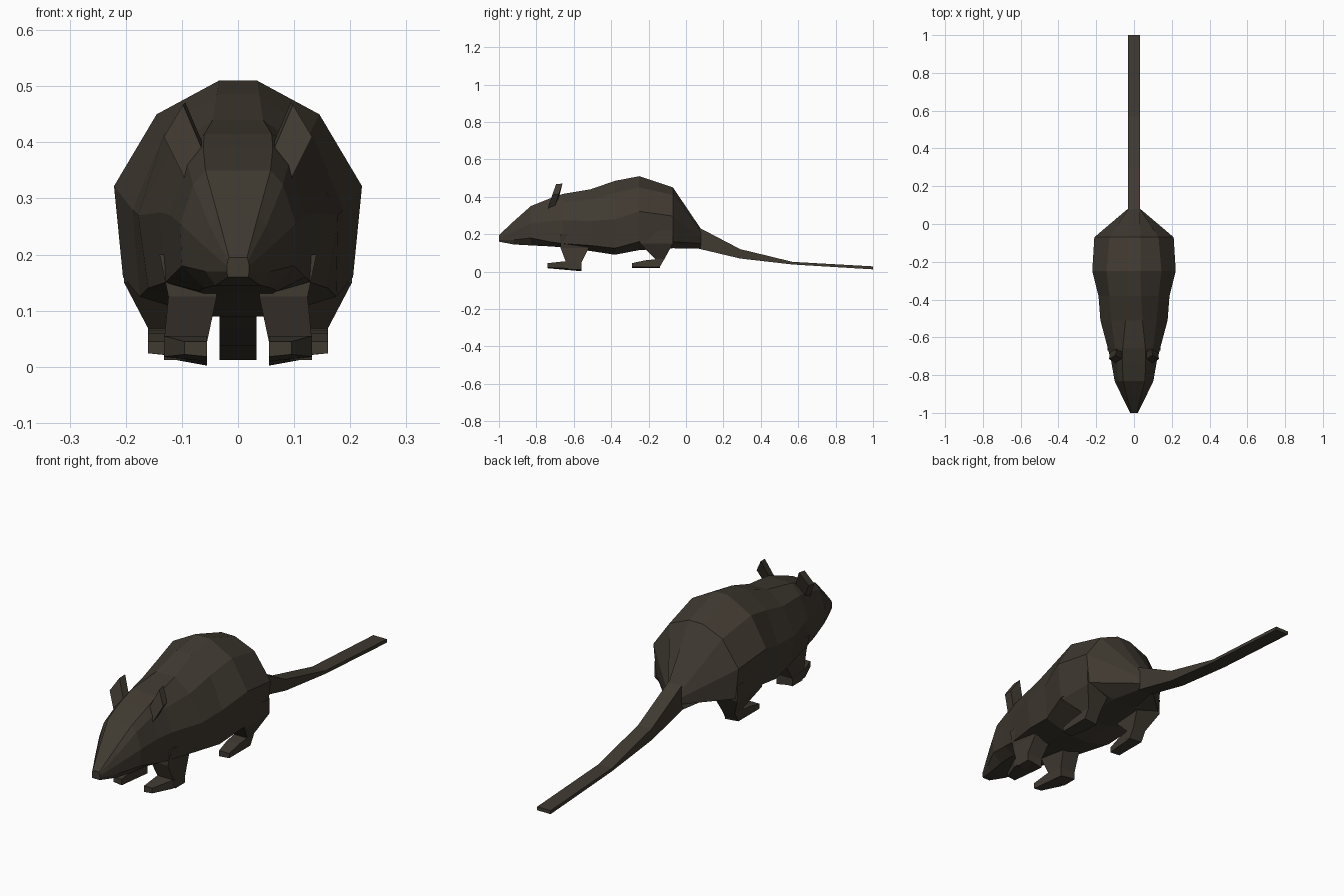
import bpy, bmesh

fur = bpy.data.materials.new("dark brown fur")
fur.diffuse_color = (0.050, 0.041, 0.030, 1)


def loft(name, rings, mirror=False):
    """Skin a list of equal-length point rings, cap both ends, flat shaded."""
    bm = bmesh.new()
    vs = [[bm.verts.new(p) for p in r] for r in rings]
    n = len(rings[0])
    for a, b in zip(vs, vs[1:]):
        for i in range(n):
            j = (i + 1) % n
            bm.faces.new((a[i], a[j], b[j], b[i]))
    bm.faces.new(vs[0])
    bm.faces.new(vs[-1])
    bmesh.ops.recalc_face_normals(bm, faces=bm.faces)
    me = bpy.data.meshes.new(name)
    bm.to_mesh(me)
    bm.free()
    me.materials.append(fur)
    ob = bpy.data.objects.new(name, me)
    bpy.context.collection.objects.link(ob)
    if mirror:
        ob.modifiers.new("mirror", 'MIRROR').use_mirror_merge = False
    return ob


def body_ring(y, half):
    """Ten-sided section from five right-hand (x, z) points."""
    return [(x, y, z) for x, z in half] + [(-x, y, z) for x, z in reversed(half)]


# body: nose to rump, points run top edge, shoulder, widest, lower side, belly
sections = [
    (-1.00, [(.016, .195), (.018, .19), (.02, .18), (.02, .17), (.018, .16)]),
    (-0.92, [(.036, .27), (.05, .25), (.06, .215), (.058, .17), (.04, .145)]),
    (-0.83, [(.058, .35), (.08, .325), (.103, .255), (.10, .18), (.06, .14)]),
    (-0.73, [(.062, .39), (.09, .36), (.12, .27), (.12, .16), (.07, .135)]),
    (-0.66, [(.06, .415), (.10, .37), (.138, .275), (.13, .15), (.06, .13)]),
    (-0.51, [(.045, .44), (.12, .385), (.178, .27), (.16, .14), (.06, .11)]),
    (-0.38, [(.038, .485), (.13, .42), (.188, .28), (.175, .125), (.06, .09)]),
    (-0.25, [(.034, .51), (.145, .45), (.221, .322), (.205, .16), (.06, .115)]),
    (-0.07, [(.034, .45), (.13, .41), (.21, .297), (.195, .16), (.06, .125)]),
    (0.08, [(.03, .228), (.032, .21), (.033, .18), (.033, .15), (.03, .122)]),
]
loft("body", [body_ring(y, h) for y, h in sections])

# tail: square strip tapering in height
tail = [(0.07, .235, .122), (0.29, .12, .07), (0.57, .052, .038), (1.0, .028, .012)]
loft("tail", [[(-.033, y, t), (.033, y, t), (.033, y, b), (-.033, y, b)]
              for y, t, b in tail])


def leg(name, levels):
    """Leg from horizontal quads: z, front y, back y, inner x, outer x."""
    loft(name, [[(x0, y0, z), (x1, y0, z), (x1, y1, z), (x0, y1, z)]
                for z, y0, y1, x0, x1 in levels], True)


def foot(name, cuts):
    """Foot from upright quads: y, inner x, outer x, bottom inner, bottom outer, top."""
    loft(name, [[(x0, y, bi), (x1, y, bo), (x1, y, t), (x0, y, t)]
                for y, x0, x1, bi, bo, t in cuts], True)


# legs and feet
leg("front_leg", [(.20, -.67, -.50, .05, .14), (.125, -.67, -.52, .038, .124),
                  (.045, -.64, -.56, .055, .132), (.012, -.63, -.56, .055, .132)])
foot("front_foot", [(-.74, .055, .095, .018, .022, .045),
                    (-.65, .055, .132, .010, .018, .055),
                    (-.56, .055, .132, .002, .016, .05)])
leg("hind_leg", [(.22, -.25, -.07, .08, .205), (.15, -.245, -.07, .08, .203),
                 (.068, -.165, -.115, .095, .16), (.025, -.165, -.14, .095, .16)])
foot("hind_foot", [(-.29, .11, .16, .02, .024, .045),
                   (-.22, .10, .16, .018, .024, .06),
                   (-.14, .095, .16, .018, .024, .068)])

# ears: tilted diamond plates
diamond = [(.092, -.74, .33), (.065, -.715, .39), (.098, -.695, .467), (.132, -.715, .41)]
loft("ear", [diamond, [(x - .004, y + .035, z + .004) for x, y, z in diamond]], True)
